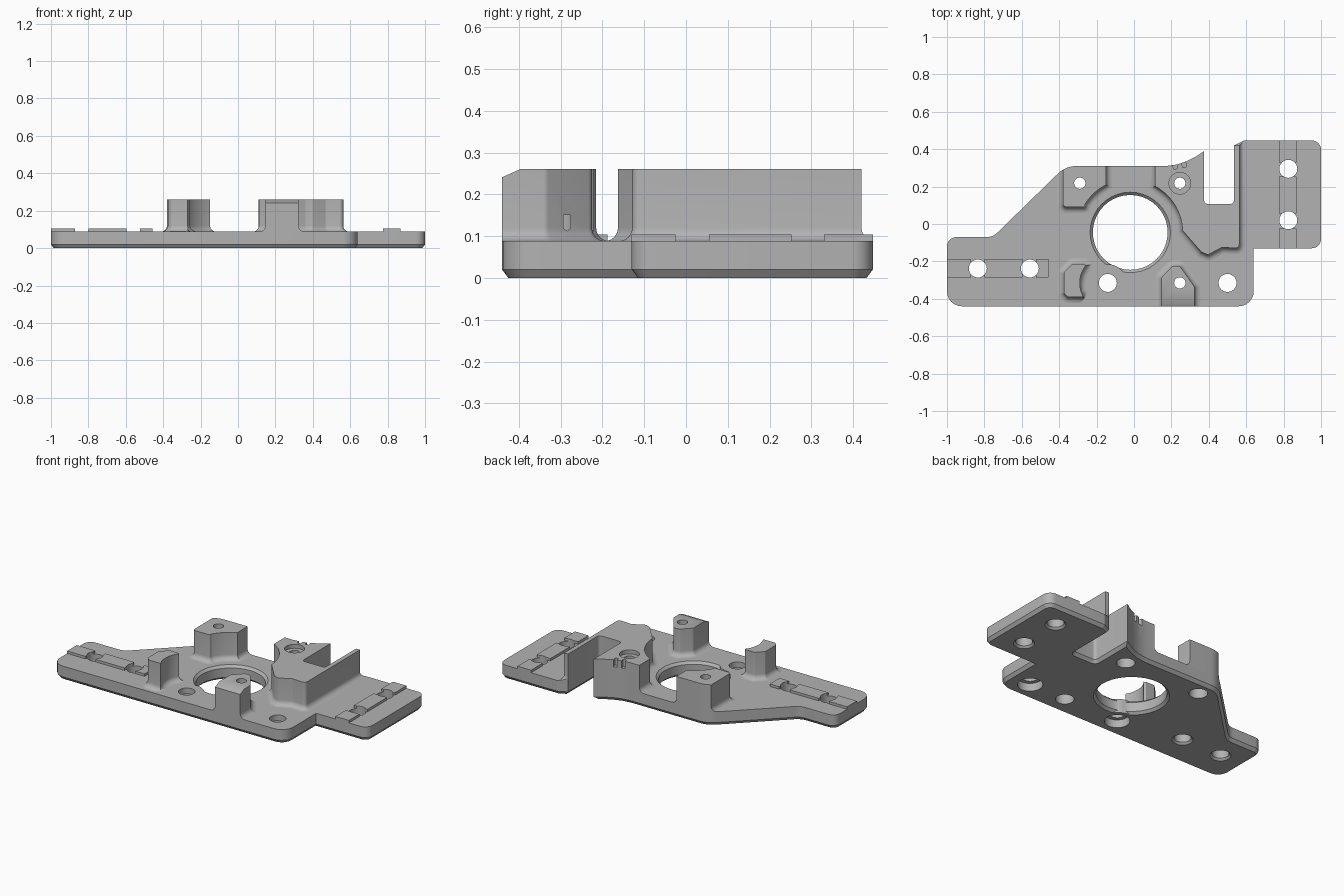
import bpy, bmesh, math
from mathutils import Vector, Matrix

cube = bpy.data.objects.get("Cube")
if cube:
    bpy.data.objects.remove(cube)

PLATE_TOP, POST_TOP, FILLET = 0.088, 0.26, 0.032
BORE = (-0.02, -0.045)

grey = bpy.data.materials.new("machined grey")
grey.use_nodes = True
grey.diffuse_color = (0.45, 0.45, 0.45, 1)
grey.node_tree.nodes["Principled BSDF"].inputs["Base Color"].default_value = (0.45, 0.45, 0.45, 1)


def arc(center, r, start, end, n=10):
    """Points along an arc, angles in degrees."""
    angles = [math.radians(start + (end - start) * i / n) for i in range(n + 1)]
    return [(center[0] + r * math.cos(a), center[1] + r * math.sin(a)) for a in angles]


def circle(center, r):
    return arc(center, r, 0, 360, 40)[:-1]


def rect(x0, x1, y0, y1):
    return [(x0, y0), (x1, y0), (x1, y1), (x0, y1)]


def rounded(points, n=6):
    """Outline from (x, y) or (x, y, corner radius)."""
    out = []
    for i, p in enumerate(points):
        if len(p) < 3:
            out.append(p)
            continue
        v = Vector(p[:2])
        a = (Vector(points[i - 1][:2]) - v).normalized()
        b = (Vector(points[(i + 1) % len(points)][:2]) - v).normalized()
        half = a.angle(b) / 2
        c = v + (a + b).normalized() * p[2] / math.sin(half)
        t = p[2] / math.tan(half)
        u, w = v + a * t - c, v + b * t - c
        sweep = math.pi - 2 * half
        if u.x * w.y - u.y * w.x < 0:
            sweep = -sweep
        base = math.atan2(u.y, u.x)
        out += [(c.x + p[2] * math.cos(base + sweep * k / n),
                 c.y + p[2] * math.sin(base + sweep * k / n)) for k in range(n + 1)]
    return out


def offset(points, d):
    """Grow a counter-clockwise outline by d."""
    out = []
    for i, p in enumerate(points):
        v = Vector(p)
        e1 = (v - Vector(points[i - 1])).normalized()
        e2 = (Vector(points[(i + 1) % len(points)]) - v).normalized()
        n1, n2 = Vector((e1.y, -e1.x)), Vector((e2.y, -e2.x))
        out.append(v + (n1 + n2) * d / max(1 + n1.dot(n2), 0.3))
    return out


def solid(name, outline, layers):
    """Stack the outline at each (height, growth) and close both ends."""
    bm = bmesh.new()
    rings = [[bm.verts.new((p[0], p[1], z)) for p in offset(outline, d)] for z, d in layers]
    n = len(outline)
    for low, high in zip(rings, rings[1:]):
        for i in range(n):
            j = (i + 1) % n
            bm.faces.new((low[i], low[j], high[j], high[i]))
    bm.faces.new(rings[0][::-1])
    bm.faces.new(rings[-1])
    bmesh.ops.recalc_face_normals(bm, faces=bm.faces)
    mesh = bpy.data.meshes.new(name)
    bm.to_mesh(mesh)
    bm.free()
    mesh.materials.append(grey)
    ob = bpy.data.objects.new(name, mesh)
    bpy.context.collection.objects.link(ob)
    return ob


def combine(ob, tools, operation="DIFFERENCE"):
    for tool in tools:
        mod = ob.modifiers.new("cut", "BOOLEAN")
        mod.operation, mod.solver, mod.object = operation, "EXACT", tool
    bpy.context.view_layer.update()
    done = ob.evaluated_get(bpy.context.evaluated_depsgraph_get())
    mesh = bpy.data.meshes.new_from_object(done)
    ob.modifiers.clear()
    ob.data = mesh


def post(name, outline):
    """Upright with a concave fillet at its foot."""
    layers = []
    for k in range(7):
        t = math.pi / 2 * k / 6
        layers.append((PLATE_TOP + FILLET * (1 - math.cos(t)), FILLET * (1 - math.sin(t))))
    return solid(name, outline, layers + [(POST_TOP, 0)])


# Base plate with the open slot at the back
plate_outline = rounded([
    (-1, -0.44, 0.08), (0.64, -0.44, 0.08), (0.64, -0.13), (1, -0.13, 0.05),
    (1, 0.447, 0.05), (0.59, 0.447, 0.02), (0.535, 0.42), (0.535, 0.107, 0.02),
    (0.375, 0.107, 0.02), (0.375, 0.39), (0.33, 0.36), (0.28, 0.335), (0.23, 0.318),
    (0.17, 0.31), (-0.365, 0.31, 0.14), (-0.755, -0.07, 0.08), (-1, -0.07, 0.05)])
plate = solid("base_plate", plate_outline, [(0, -0.015), (0.02, 0), (PLATE_TOP, 0)])
clip = solid("clip", plate_outline, [(0.05, 0), (0.4, 0)])

# Uprights
block = post("slotted_block", rounded(
    [(0.11, 0.5)] + arc(BORE, 0.28, 62, 2)
    + [(0.36, -0.15, 0.02), (0.395, -0.165, 0.02), (0.47, -0.125, 0.02),
       (0.563, -0.13, 0.02), (0.563, 0.42), (0.45, 0.42), (0.45, 0.5)]))
back_post = post("back_right_post", rounded(
    [(-0.38, 0.4), (-0.38, 0.09, 0.02), (-0.262, 0.09, 0.01)]
    + arc(BORE, 0.285, 148, 117) + [(-0.15, 0.31, 0.03), (-0.18, 0.4)]))
stop_post = post("front_right_post", rounded(
    [(-0.27, -0.39)] + arc((-0.14, -0.315), 0.15, 212, 142)
    + [(-0.27, -0.215), (-0.33, -0.215, 0.01), (-0.375, -0.26, 0.01),
       (-0.375, -0.37, 0.01), (-0.355, -0.39, 0.01)]))
front_post = post("front_left_post", rounded(
    [(0.147, -0.52), (0.323, -0.52), (0.323, -0.335, 0.02), (0.245, -0.225, 0.02),
     (0.205, -0.225, 0.02), (0.147, -0.285, 0.02)]))
posts = [block, back_post, stop_post, front_post]

# Raised locating ribs
ribs = []
for x0, x1 in ((-1.05, -0.872), (-0.8, -0.597), (-0.523, -0.457)):
    ribs.append(solid("right_rib", rect(x0, x1, -0.285, -0.188), [(PLATE_TOP, 0), (0.104, 0)]))
for y0, y1 in ((-0.2, -0.025), (0.055, 0.253), (0.33, 0.5)):
    ribs.append(solid("left_rib", rect(0.775, 0.87, y0, y1), [(PLATE_TOP, 0), (0.104, 0)]))

for ob in posts + ribs:
    combine(ob, [clip], "INTERSECT")

# Main bore, keeping a full wall round the neighbouring screw hole
bore = solid("bore_cutter", circle(BORE, 0.2),
             [(-0.02, 0.015), (0, 0.015), (0.015, 0), (0.073, 0), (PLATE_TOP, 0.015), (0.1, 0.015)])
boss = solid("boss_cutter", circle((-0.14, -0.315), 0.1), [(-0.1, 0), (0.2, 0)])
combine(bore, [boss])

# Through holes and stepped holes
plain = [solid("hole_cutter", circle(c, 0.048), [(-0.05, 0.018), (0, 0.012), (0.012, 0), (0.3, 0)])
         for c in ((-0.835, -0.238), (-0.557, -0.238), (0.825, 0.295), (0.825, 0.02))]
wide = [solid("step_cutter", circle(c, 0.048), [(-0.05, 0.024), (0.05, 0.024), (0.05, 0), (0.3, 0)])
        for c in ((-0.14, -0.315), (0.5, -0.315))]
screw = [solid("screw_cutter", circle(c, 0.03), [(-0.05, 0.023), (0.15, 0.023), (0.15, 0), (0.3, 0)])
         for c in ((-0.29, 0.218), (0.245, 0.218), (0.245, -0.315))]
sink = solid("sink_cutter", circle((0.245, 0.218), 0.058), [(0.235, 0), (0.3, 0)])

# Small index notches and the sloped front edge
notches = []
for x, y in ((0.22, 0.308), (0.268, 0.318)):
    n = solid("notch_cutter", rect(-0.011, 0.011, -0.014, 0.03), [(0.215, 0), (0.3, 0)])
    n.matrix_world = Matrix.Translation((x, y, 0)) @ Matrix.Rotation(0.25, 4, "Z")
    notches.append(n)
slope = solid("slope_cutter", rect(0.05, 0.45, -0.15, 0.03), [(0, 0), (0.1, 0)])
slope.matrix_world = Matrix.Translation((0, -0.397, POST_TOP)) @ Matrix.Rotation(0.42, 4, "X")

combine(plate, [bore] + plain + wide + screw)
combine(block, [screw[1], sink] + notches)
combine(back_post, [screw[0]])
combine(front_post, [screw[2], slope])
for rib in ribs:
    combine(rib, plain)

for tool in [clip, bore, boss, sink, slope] + plain + wide + screw + notches:
    bpy.data.objects.remove(tool)

# Smooth curved faces, keep machined edges crisp
bpy.ops.object.select_all(action="DESELECT")
for ob in [plate] + posts + ribs:
    ob.select_set(True)
    bpy.context.view_layer.objects.active = ob
bpy.ops.object.shade_smooth_by_angle(angle=math.radians(30))
